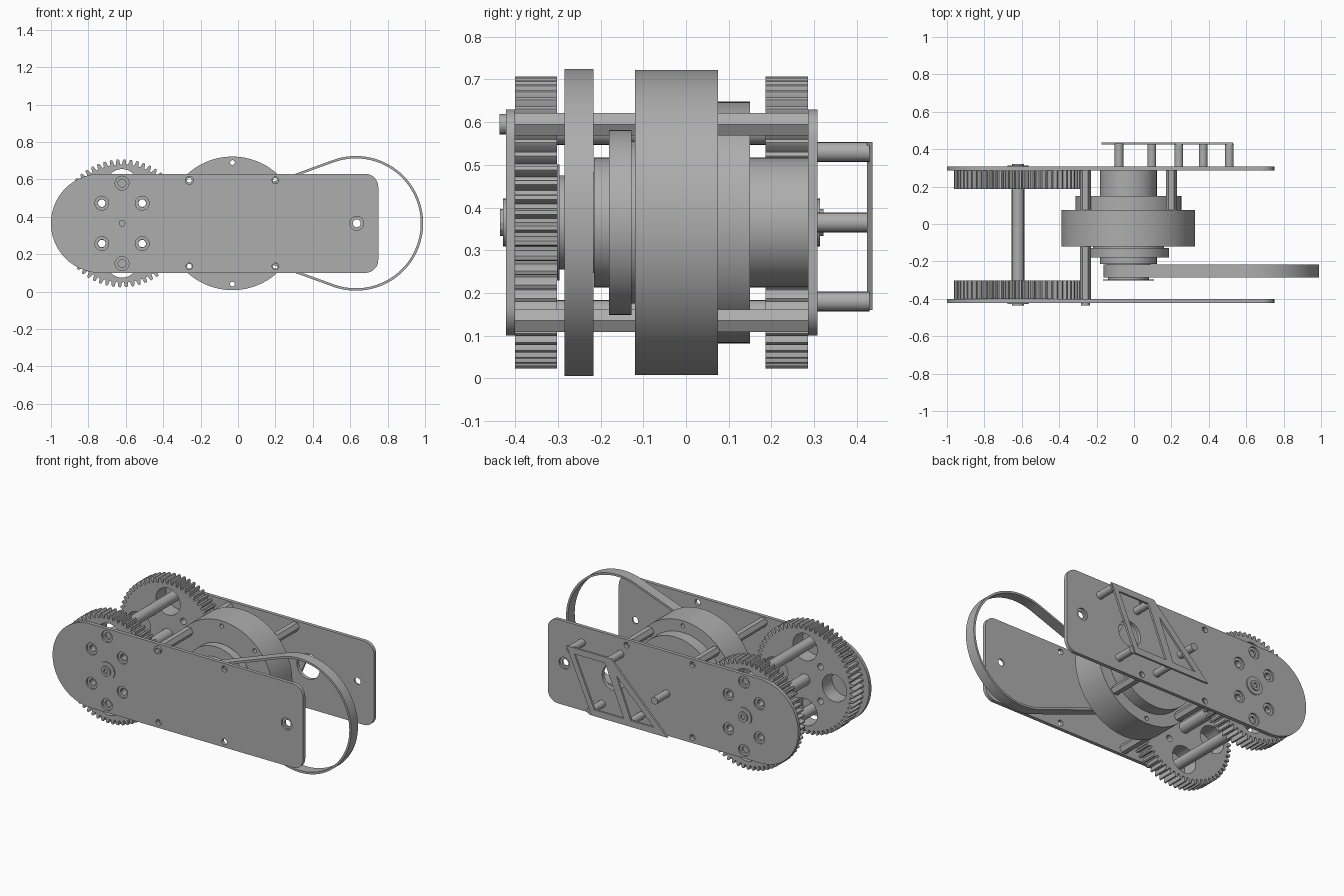
import bpy, bmesh, math
from mathutils import Matrix

cube = bpy.data.objects.get("Cube")
if cube:
    bpy.data.objects.remove(cube, do_unlink=True)

grey = bpy.data.materials.new("machined grey")
grey.use_nodes = True
COLOUR = (0.42, 0.42, 0.42, 1)
grey.diffuse_color = COLOUR
grey.node_tree.nodes["Principled BSDF"].inputs["Base Color"].default_value = COLOUR

MID = 0.365        # height of the main axis
GEAR_X = -0.62
HUB_X = -0.03
LOOP_X = 0.63


def arc(cx, cz, r, start, end, n):
    """Points on an arc, angles in degrees."""
    pts = []
    for i in range(n + 1):
        a = math.radians(start + (end - start) * i / n)
        pts.append((cx + r * math.cos(a), cz + r * math.sin(a)))
    return pts


def circle(cx, cz, r, n=32):
    return arc(cx, cz, r, 0, 360, n)[:-1]


def prism(name, loops, y0, y1):
    """Extrude an outline, with any holes, along y."""
    curve = bpy.data.curves.new(name, "CURVE")
    curve.dimensions = "2D"
    curve.fill_mode = "BOTH"
    curve.extrude = (y1 - y0) / 2
    for loop in loops:
        spline = curve.splines.new("POLY")
        spline.points.add(len(loop) - 1)
        for point, (x, z) in zip(spline.points, loop):
            point.co = (x, z, 0, 1)
        spline.use_cyclic_u = True
    temp = bpy.data.objects.new(name + "_outline", curve)
    bpy.context.scene.collection.objects.link(temp)
    bpy.context.view_layer.update()
    graph = bpy.context.evaluated_depsgraph_get()
    mesh = bpy.data.meshes.new_from_object(temp.evaluated_get(graph))
    bpy.data.objects.remove(temp, do_unlink=True)
    bpy.data.curves.remove(curve)
    mesh.transform(Matrix.Translation((0, (y0 + y1) / 2, 0)) @ Matrix.Rotation(math.pi / 2, 4, "X"))
    bm = bmesh.new()
    bm.from_mesh(mesh)
    bmesh.ops.remove_doubles(bm, verts=bm.verts, dist=0.00005)
    bmesh.ops.recalc_face_normals(bm, faces=bm.faces)
    bm.to_mesh(mesh)
    bm.free()
    mesh.name = name
    mesh.materials.clear()
    mesh.materials.append(grey)
    obj = bpy.data.objects.new(name, mesh)
    bpy.context.scene.collection.objects.link(obj)
    bpy.ops.object.select_all(action="DESELECT")
    obj.select_set(True)
    bpy.context.view_layer.objects.active = obj
    bpy.ops.object.shade_smooth_by_angle(angle=math.radians(25))
    return obj


def disc(name, cx, cz, r, y0, y1, n=64):
    return prism(name, [circle(cx, cz, r, n)], y0, y1)


# Side plates: a thin layer with wide screw recesses over one with narrow holes
plate = (arc(-0.735, MID, 0.265, 90, 270, 40)
         + arc(0.68, 0.17, 0.07, -90, 0, 8) + arc(0.68, 0.56, 0.07, 0, 90, 8))
diagonals = [(sx, sz) for sx in (-1, 1) for sz in (-1, 1)]
recessed = [(GEAR_X + 0.108 * sx, MID + 0.108 * sz) for sx, sz in diagonals]
recessed += [(GEAR_X, MID + 0.215), (GEAR_X, MID - 0.215), (0.635, MID)]
post_spots = [(HUB_X + 0.23 * sx, MID + 0.23 * sz) for sx, sz in diagonals]
post_holes = [circle(x, z, 0.018) for x, z in post_spots]
wide = [circle(x, z, 0.037) for x, z in recessed]
narrow = [circle(x, z, 0.021) for x, z in recessed]
window = [circle(0.29, MID, 0.08, 48)]
prism("front_plate_outer", [plate] + post_holes + wide, -0.422, -0.411)
prism("front_plate_inner", [plate] + post_holes + narrow, -0.411, -0.400)
prism("back_plate_inner", [plate] + post_holes + narrow + window, 0.286, 0.297)
prism("back_plate_outer", [plate] + post_holes + wide + window, 0.297, 0.308)

# Toothed gears with four lightening holes and four bolt holes
TEETH = 60
profile = []
for i in range(TEETH):
    for step, r in ((0.0, 0.315), (0.3, 0.315), (0.42, 0.336), (0.52, 0.342), (0.78, 0.342), (0.88, 0.336)):
        a = 2 * math.pi * (i + step) / TEETH
        profile.append((GEAR_X + r * math.cos(a), MID + r * math.sin(a)))
gear = [profile]
for dx, dz in ((1, 0), (-1, 0), (0, 1), (0, -1)):
    gear.append(circle(GEAR_X + 0.205 * dx, MID + 0.205 * dz, 0.085, 40))
gear += [circle(x, z, 0.02) for x, z in recessed[:4]]
prism("front_gear", gear, -0.400, -0.302)
prism("back_gear", gear, 0.186, 0.286)

# Axle, tie rods, washers and nuts
disc("gear_axle", GEAR_X, MID, 0.035, -0.425, 0.312, 24)
for label, side in (("upper", 1), ("lower", -1)):
    disc(label + "_tie_rod", GEAR_X, MID + side * 0.215, 0.033, -0.400, 0.286, 24)
for label, y, out in (("front", -0.422, -1), ("back", 0.308, 1)):
    for part, r, depth, n in (("washer", 0.056, 0.006, 32), ("nut", 0.032, 0.014, 12)):
        ends = sorted((y, y + out * depth))
        prism(label + "_axle_" + part, [circle(GEAR_X, MID, r, n), circle(GEAR_X, MID, 0.015, 16)], *ends)

# Central drum, drilled around the rim, with stepped hubs on both sides
rim_holes = [circle(HUB_X + 0.325 * math.cos(k * math.pi / 4),
                    MID + 0.325 * math.sin(k * math.pi / 4), 0.013, 16) for k in range(8)]
prism("drum", [circle(HUB_X, MID, 0.357, 128)] + rim_holes, -0.120, 0.075)
for name, r, y0, y1 in (
        ("drum_back_step", 0.283, 0.075, 0.150),
        ("drum_back_hub", 0.152, 0.150, 0.286),
        ("drum_front_neck", 0.190, -0.128, -0.120),
        ("drum_front_step", 0.217, -0.180, -0.128),
        ("drum_front_hub", 0.152, -0.215, -0.180),
        ("pulley_core", 0.118, -0.285, -0.215),
        ("pulley_collar", 0.110, -0.296, -0.285),
        ("pulley_flange", 0.136, -0.302, -0.296)):
    disc(name, HUB_X, MID, r, y0, y1, 96)

# Hollow hexagonal posts from the drum to the plates
for x, z in post_spots:
    bore = circle(x, z, 0.013, 16)
    side = ("upper" if z > MID else "lower") + ("_left" if x > 0 else "_right")
    prism(side + "_back_post", [circle(x, z, 0.03, 6), bore], 0.075, 0.286)
    if x < 0:
        prism(side + "_front_post", [circle(x, z, 0.03, 6), bore], -0.400, -0.120)
        if z > MID:
            prism("post_end", [circle(x, z, 0.024, 16), bore], -0.437, -0.400)

# Drive belt, wrapped around the pulley and a wide open bend
def belt_loop(inset):
    return (arc(LOOP_X, MID, 0.360 - inset, -110, 110, 72)
            + arc(HUB_X, MID, 0.134 - inset, 110, 250, 32))


prism("drive_belt", [belt_loop(0), belt_loop(0.013)], -0.285, -0.217)

# Rear bracket on standoffs, with two openings
outline = [(0.53, 0.553), (0.22, 0.553), (-0.175, 0.16), (0.355, 0.16)]
slanted_opening = [(0.475, 0.515), (0.26, 0.515), (0.13, 0.2), (0.335, 0.2)]
corner_opening = [(0.18, 0.455), (0.08, 0.2), (-0.08, 0.2)]
prism("rear_bracket", [outline, slanted_opening, corner_opening], 0.424, 0.437)
for i, (x, z) in enumerate(((0.51, 0.53), (0.24, 0.53), (0.37, 0.18), (0.095, 0.18), (-0.08, MID))):
    disc("bracket_standoff_%d" % (i + 1), x, z, 0.023, 0.308, 0.430, 20)
